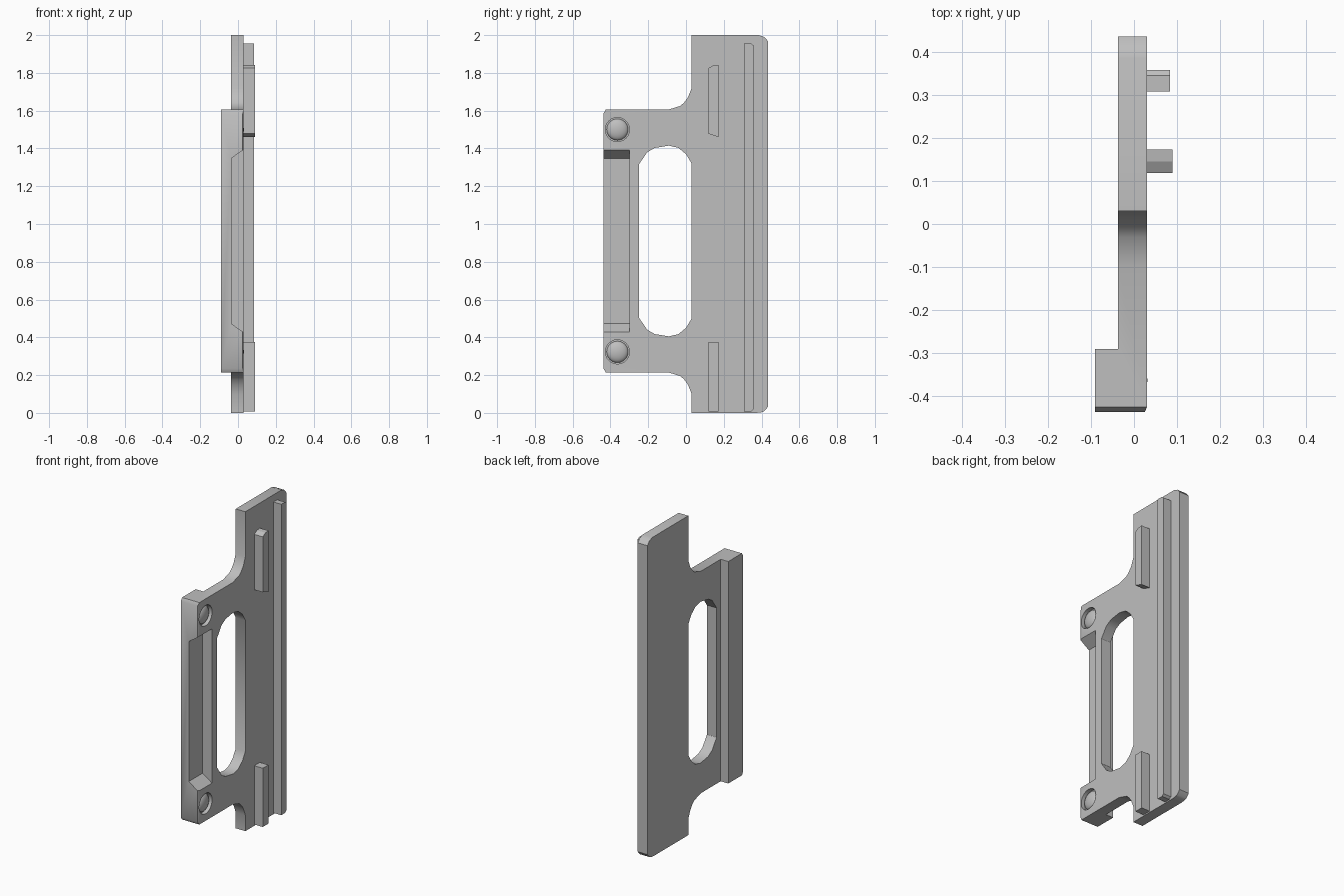
import bpy, bmesh, math
from mathutils import Vector

if "Cube" in bpy.data.objects:
    bpy.data.objects.remove(bpy.data.objects["Cube"], do_unlink=True)

grey = bpy.data.materials.new("plain grey")
grey.use_nodes = True
grey.diffuse_color = (0.52, 0.52, 0.52, 1)
grey.node_tree.nodes["Principled BSDF"].inputs["Base Color"].default_value = (0.52, 0.52, 0.52, 1)

MID = 0.91        # height of the handle's centre
FACE = 0.03       # x of the plate's inner face
BACK = -0.037     # x of the plate's outer face


def prism(name, points, axis, lo, hi):
    """Extrude a profile along x (points are y, z), y (x, z) or z (x, y)."""
    def place(p, d):
        v = list(p)
        v.insert(axis, d)
        return v
    bm = bmesh.new()
    face = bm.faces.new([bm.verts.new(place(p, lo)) for p in points])
    ext = bmesh.ops.extrude_face_region(bm, geom=[face])
    moved = [g for g in ext["geom"] if isinstance(g, bmesh.types.BMVert)]
    shift = Vector((0, 0, 0))
    shift[axis] = hi - lo
    bmesh.ops.translate(bm, verts=moved, vec=shift)
    bmesh.ops.recalc_face_normals(bm, faces=bm.faces)
    mesh = bpy.data.meshes.new(name)
    bm.to_mesh(mesh)
    bm.free()
    mesh.materials.append(grey)
    obj = bpy.data.objects.new(name, mesh)
    bpy.context.collection.objects.link(obj)
    return obj


def box(name, a, b):
    return prism(name, [(a[1], a[2]), (b[1], a[2]), (b[1], b[2]), (a[1], b[2])], 0, a[0], b[0])


def flip(points):
    """Mirror a profile about the handle's centre height, reversing its order."""
    return [(p[0], 2 * MID - p[1]) for p in reversed(points)]


def cut(target, cutter):
    cutter.hide_render = True
    mod = target.modifiers.new("cut", "BOOLEAN")
    mod.operation = "DIFFERENCE"
    mod.solver = "EXACT"
    mod.object = cutter
    bpy.context.view_layer.objects.active = target
    bpy.ops.object.modifier_apply(modifier=mod.name)
    bpy.data.objects.remove(cutter, do_unlink=True)


def smooth(obj, angle):
    bpy.ops.object.select_all(action="DESELECT")
    obj.select_set(True)
    bpy.context.view_layer.objects.active = obj
    bpy.ops.object.shade_smooth_by_angle(angle=math.radians(angle))


# Plate outline: tall back strip with a handle block reaching forward
notch = [(0.03, 1.72), (0.01, 1.67), (-0.01, 1.643), (-0.03, 1.625),
         (-0.095, 1.605), (-0.425, 1.605), (-0.437, 1.585)]
corner = [(0.40, 0.003), (0.415, 0.01), (0.435, 0.033),
          (0.435, 1.967), (0.415, 1.99), (0.385, 2)]
outline = [(0.03, 0), (0.37, 0)] + corner + [(0.03, 2)] + notch + flip(notch)
plate = prism("plate", outline, 0, -0.09, FACE)

# Thin the plate everywhere behind the grip
cut(plate, box("thinning_cutter", (-0.2, -0.29, -0.1), (BACK, 0.6, 2.1)))

# Finger opening
arch = [(0.03, 1.32), (0, 1.37), (-0.04, 1.403), (-0.09, 1.415),
        (-0.165, 1.403), (-0.205, 1.38), (-0.25, 1.315)]
cut(plate, prism("opening_cutter", arch + flip(arch), 0, -0.2, 0.2))

# Recess with sloped ends along the grip
slope = [(0.0444, 1.403), (-0.035, 1.348)]
cut(plate, prism("recess_cutter", slope + flip(slope), 1, -0.6, -0.30))

# Small bevel on the grip's front edge
bevel = [(0.0317, -0.421), (0.0317, -0.45), (0.0196, -0.45)]
cut(plate, prism("bevel_cutter", bevel, 2, 0, 2))

# Domed studs sitting in round sockets
for place, z in (("lower", 0.323), ("upper", 1.5)):
    ring = [(-0.363 + 0.064 * math.cos(a), z + 0.064 * math.sin(a))
            for a in (math.tau * i / 24 for i in range(24))]
    cut(plate, prism("socket_cutter", ring, 0, 0.005, 0.1))
    bpy.ops.mesh.primitive_uv_sphere_add(segments=24, ring_count=12, radius=1,
                                         location=(0.005, -0.363, z),
                                         rotation=(0, math.pi / 2, 0))
    stud = bpy.context.object
    stud.name = place + "_stud"
    stud.scale = (0.057, 0.057, 0.026)
    stud.data.materials.append(grey)
    smooth(stud, 40)
smooth(plate, 32)

# Long rail and two short rails on the inner face
long_rail = [(0.308, 0.008), (0.345, 0.008), (0.358, 0.02),
             (0.358, 1.945), (0.345, 1.955), (0.308, 1.955)]
prism("long_rail", long_rail, 0, FACE - 0.005, 0.084)
upper_rail = [(0.118, 1.478), (0.173, 1.46), (0.173, 1.843), (0.145, 1.84), (0.118, 1.825)]
prism("upper_short_rail", upper_rail, 0, FACE - 0.005, 0.089)
box("lower_short_rail", (FACE - 0.005, 0.118, 0.008), (0.089, 0.173, 0.376))
